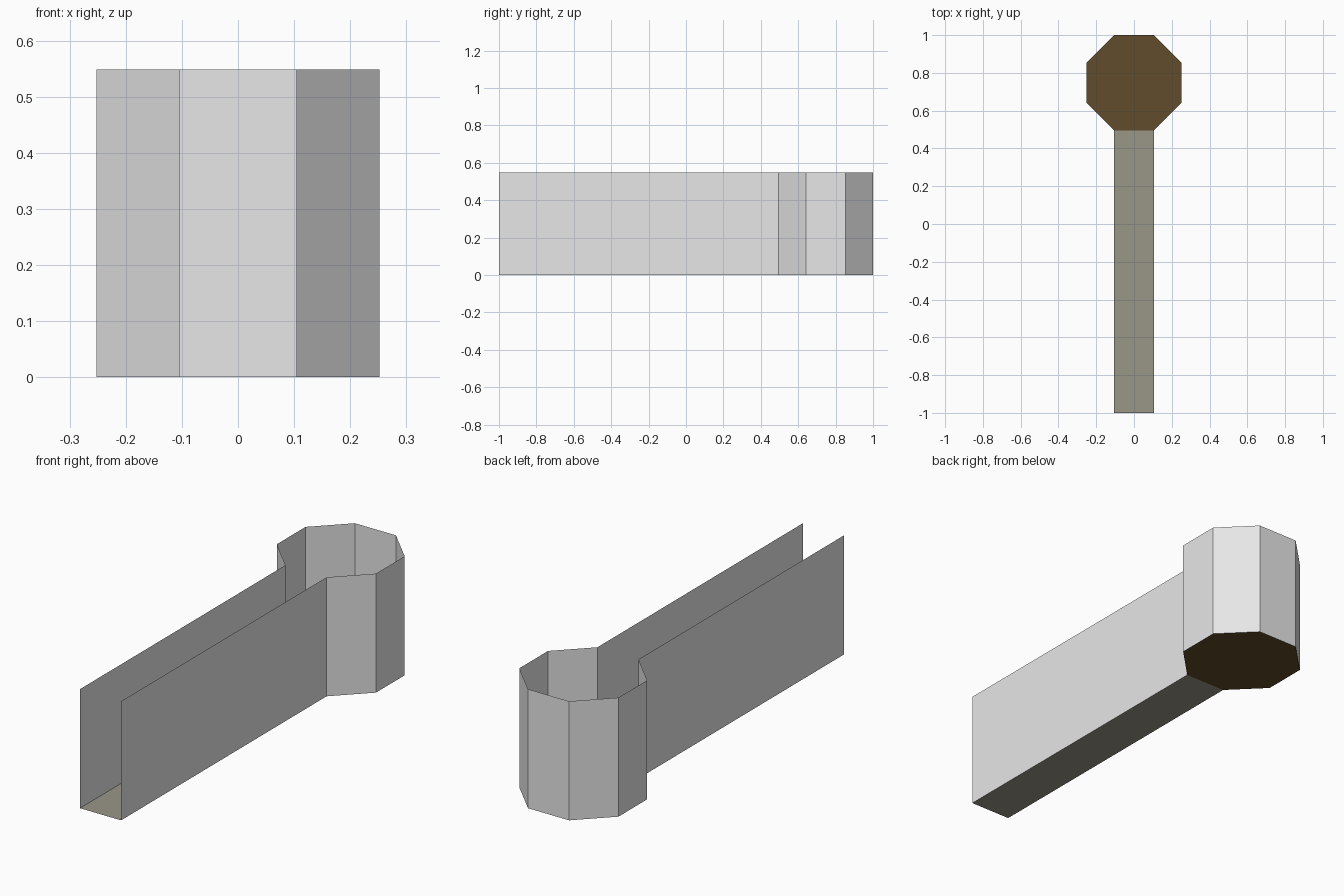
import bpy, bmesh
from math import pi, cos, sin

HEIGHT = 0.548      # wall height
APOTHEM = 0.2525    # chamber centre to wall
CENTRE_Y = 1 - APOTHEM
FRONT_Y = -1.0
INNER = 0.186       # pit centre to edge

cube = bpy.data.objects.get("Cube")
if cube:
    bpy.data.objects.remove(cube)


def material(name, rgb):
    mat = bpy.data.materials.new(name)
    mat.use_nodes = True
    mat.diffuse_color = (*rgb, 1)
    mat.node_tree.nodes["Principled BSDF"].inputs["Base Color"].default_value = (*rgb, 1)
    return mat


grey = material("light grey", (0.8, 0.8, 0.8))
olive = material("olive grey", (0.32, 0.305, 0.245))
brown = material("dark brown", (0.121, 0.072, 0.024))


def octagon(apothem):
    # Starts right of the corridor mouth and runs round to its left side
    r = apothem / cos(pi / 8)
    angles = [-pi / 2 + pi / 8 + i * pi / 4 for i in range(8)]
    return [(r * cos(a), CENTRE_Y + r * sin(a)) for a in angles]


def add_object(name, bm, *mats):
    mesh = bpy.data.meshes.new(name)
    bm.to_mesh(mesh)
    bm.free()
    for mat in mats:
        mesh.materials.append(mat)
    obj = bpy.data.objects.new(name, mesh)
    bpy.context.collection.objects.link(obj)
    return obj


def add_walls(name, path):
    # Thin upright sheet following a plan path
    bm = bmesh.new()
    low = [bm.verts.new((x, y, 0)) for x, y in path]
    high = [bm.verts.new((x, y, HEIGHT)) for x, y in path]
    for i in range(len(path) - 1):
        bm.faces.new((low[i], low[i + 1], high[i + 1], high[i]))
    add_object(name, bm, grey)


outer = octagon(APOTHEM)
half = outer[0][0]
mouth_y = outer[0][1]

# Chamber walls, open towards the corridor
add_walls("chamber_walls", outer)

# Corridor side walls, open at the front
add_walls("corridor_wall_left", [(half, FRONT_Y), (half, mouth_y)])
add_walls("corridor_wall_right", [(-half, mouth_y), (-half, FRONT_Y)])

# Corridor floor
bm = bmesh.new()
corners = [(-half, FRONT_Y), (half, FRONT_Y), (half, mouth_y), (-half, mouth_y)]
bm.faces.new([bm.verts.new((x, y, 0)) for x, y in corners])
add_object("corridor_floor", bm, olive)

# Chamber floor: grey rim around an inset brown middle
bm = bmesh.new()
middle = bm.faces.new([bm.verts.new((x, y, 0)) for x, y in outer])
bm.normal_update()
bmesh.ops.inset_region(bm, faces=[middle], thickness=APOTHEM - INNER, use_even_offset=True)
middle.material_index = 1
add_object("chamber_floor", bm, grey, brown)
